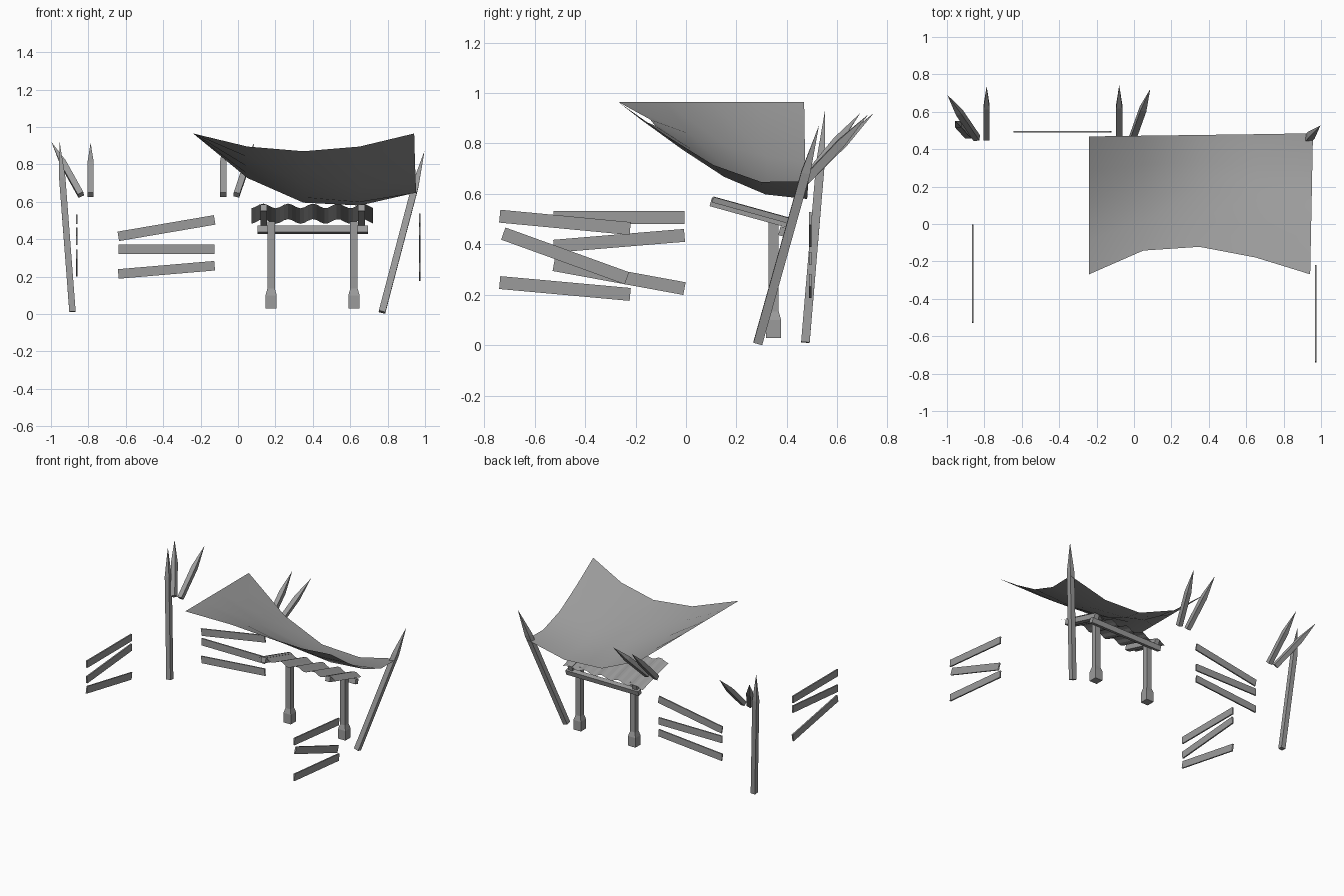
import bpy, bmesh, math
from mathutils import Vector, Matrix

if "Cube" in bpy.data.objects:
    bpy.data.objects.remove(bpy.data.objects["Cube"])

# Dark grey shared by every part
GREY = bpy.data.materials.new("dark_grey")
GREY.diffuse_color = (0.33, 0.33, 0.33, 1)
GREY.use_nodes = True
GREY.node_tree.nodes["Principled BSDF"].inputs["Base Color"].default_value = GREY.diffuse_color


def make(name, bm):
    bmesh.ops.recalc_face_normals(bm, faces=bm.faces)
    me = bpy.data.meshes.new(name)
    bm.to_mesh(me)
    bm.free()
    me.materials.append(GREY)
    ob = bpy.data.objects.new(name, me)
    bpy.context.collection.objects.link(ob)
    return ob


def box(name, center, size, rx=0.0, ry=0.0):
    bm = bmesh.new()
    bmesh.ops.create_cube(bm, size=1)
    m = (Matrix.Translation(center) @ Matrix.Rotation(rx, 4, 'X')
         @ Matrix.Rotation(ry, 4, 'Y') @ Matrix.Diagonal((*size, 1)))
    bm.transform(m)
    return make(name, bm)


def square_post(name, base, direction, rings, tip=None):
    """Square-section post: rings are (distance, half width); optional pointed tip."""
    bm = bmesh.new()
    loops = [[bm.verts.new((sx * w, sy * w, d)) for sx, sy in
              ((-1, -1), (1, -1), (1, 1), (-1, 1))] for d, w in rings]
    bm.faces.new(loops[0])
    for a, b in zip(loops, loops[1:]):
        for i in range(4):
            bm.faces.new((a[i], a[(i + 1) % 4], b[(i + 1) % 4], b[i]))
    if tip:
        t = bm.verts.new((0, 0, tip))
        for i in range(4):
            bm.faces.new((loops[-1][i], loops[-1][(i + 1) % 4], t))
    else:
        bm.faces.new(loops[-1])
    q = Vector((0, 0, 1)).rotation_difference(Vector(direction))
    bm.transform(Matrix.Translation(base) @ q.to_matrix().to_4x4())
    return make(name, bm)


def stake(name, base, top, w, cone):
    d = Vector(top) - Vector(base)
    n = d.length
    square_post(name, base, d.normalized(), [(0, w), (n - cone, w)], n)


# Tall leaning poles
stake("left_pole", (-0.885, 0.473, 0.012), (-0.955, 0.55, 0.928), 0.017, 0.2)
stake("right_pole", (0.77, 0.285, 0.01), (0.997, 0.527, 0.872), 0.018, 0.2)

# Short slanted spikes along the back
spikes = [((-0.84, 0.458, 0.637), (-0.998, 0.69, 0.92)),
          ((-0.788, 0.458, 0.637), (-0.788, 0.737, 0.915)),
          ((-0.079, 0.458, 0.637), (-0.079, 0.742, 0.918)),
          ((-0.008, 0.458, 0.637), (0.087, 0.722, 0.915))]
for i, (a, b) in enumerate(spikes):
    stake(f"spike_{i + 1}", a, b, 0.0165, 0.16)

# Fence boards: (start along, start z, end along, end z)
back = [(-0.64, 0.415, -0.125, 0.503), (-0.64, 0.345, -0.125, 0.345),
        (-0.64, 0.214, -0.125, 0.258)]
left = [(-0.524, 0.507, -0.006, 0.507), (-0.524, 0.393, -0.006, 0.436),
        (-0.524, 0.32, -0.006, 0.225)]
right = [(-0.738, 0.512, -0.221, 0.463), (-0.724, 0.443, -0.234, 0.266),
         (-0.738, 0.249, -0.221, 0.202)]
for i, (a, za, b, zb) in enumerate(back):
    box(f"back_fence_board_{i + 1}", ((a + b) / 2, 0.493, (za + zb) / 2),
        (math.hypot(b - a, zb - za), 0.01, 0.051), ry=-math.atan2(zb - za, b - a))
for side, x, rows in (("left", -0.862, left), ("right", 0.972, right)):
    for i, (a, za, b, zb) in enumerate(rows):
        box(f"{side}_fence_board_{i + 1}", (x, (a + b) / 2, (za + zb) / 2),
            (0.01, math.hypot(b - a, zb - za), 0.051), rx=math.atan2(zb - za, b - a))

# Small shelter: posts with flared feet
for n, x in (("left", 0.177), ("right", 0.62)):
    square_post(f"shelter_{n}_post", (x, 0.347, 0), (0, 0, 1),
                [(0.03, 0.03), (0.1, 0.03), (0.135, 0.02), (0.495, 0.02)])

# Shelter beam and rafters
slope = -math.radians(15.5)
box("shelter_beam", (0.4, 0.386, 0.45), (0.59, 0.033, 0.036), rx=slope)
for n, x in (("left", 0.137), ("right", 0.66)):
    box(f"shelter_{n}_rafter", (x, 0.25, 0.527), (0.036, 0.315, 0.036), rx=slope)

# Corrugated shelter roof
bm = bmesh.new()
N = 30
rows = []
for y in (-0.155, 0.155):
    rows.append([bm.verts.new((-0.325 + 0.65 * i / N, y,
                 0.013 * math.cos(2 * math.pi * (0.65 * i / N - 0.063) / 0.133)))
                 for i in range(N + 1)])
for i in range(N):
    bm.faces.new((rows[0][i], rows[0][i + 1], rows[1][i + 1], rows[1][i]))
bm.transform(Matrix.Translation((0.397, 0.255, 0.536)) @ Matrix.Rotation(slope, 4, 'X'))
make("corrugated_roof", bm)

# Sagging cloth canopy: surface blended from its four edge curves
X = (-0.24, 0.05, 0.35, 0.65, 0.942)
front = [Vector(p) for p in zip(X, (-0.269, -0.142, -0.122, -0.179, -0.269),
                                (0.965, 0.895, 0.87, 0.895, 0.965))]
rear = [Vector(p) for p in zip((-0.24, 0.05, 0.35, 0.65, 0.957),
                               (0.468, 0.472, 0.476, 0.48, 0.485),
                               (0.965, 0.727, 0.595, 0.58, 0.65))]
Rz = (0.965, 0.832, 0.715, 0.648, 0.65)
bm = bmesh.new()
grid = []
for j in range(5):
    v = j / 4
    L = front[0].lerp(rear[0], v)
    R = front[4].lerp(rear[4], v)
    flat_R = R.copy()
    R.z = Rz[j]
    row = []
    for i in range(5):
        u = i / 4
        row.append(bm.verts.new(front[i].lerp(rear[i], v) + L.lerp(R, u) - L.lerp(flat_R, u)))
    grid.append(row)
for j in range(4):
    for i in range(4):
        bm.faces.new((grid[j][i], grid[j][i + 1], grid[j + 1][i + 1], grid[j + 1][i]))
for f in bm.faces:
    f.smooth = True
make("cloth_canopy", bm)
